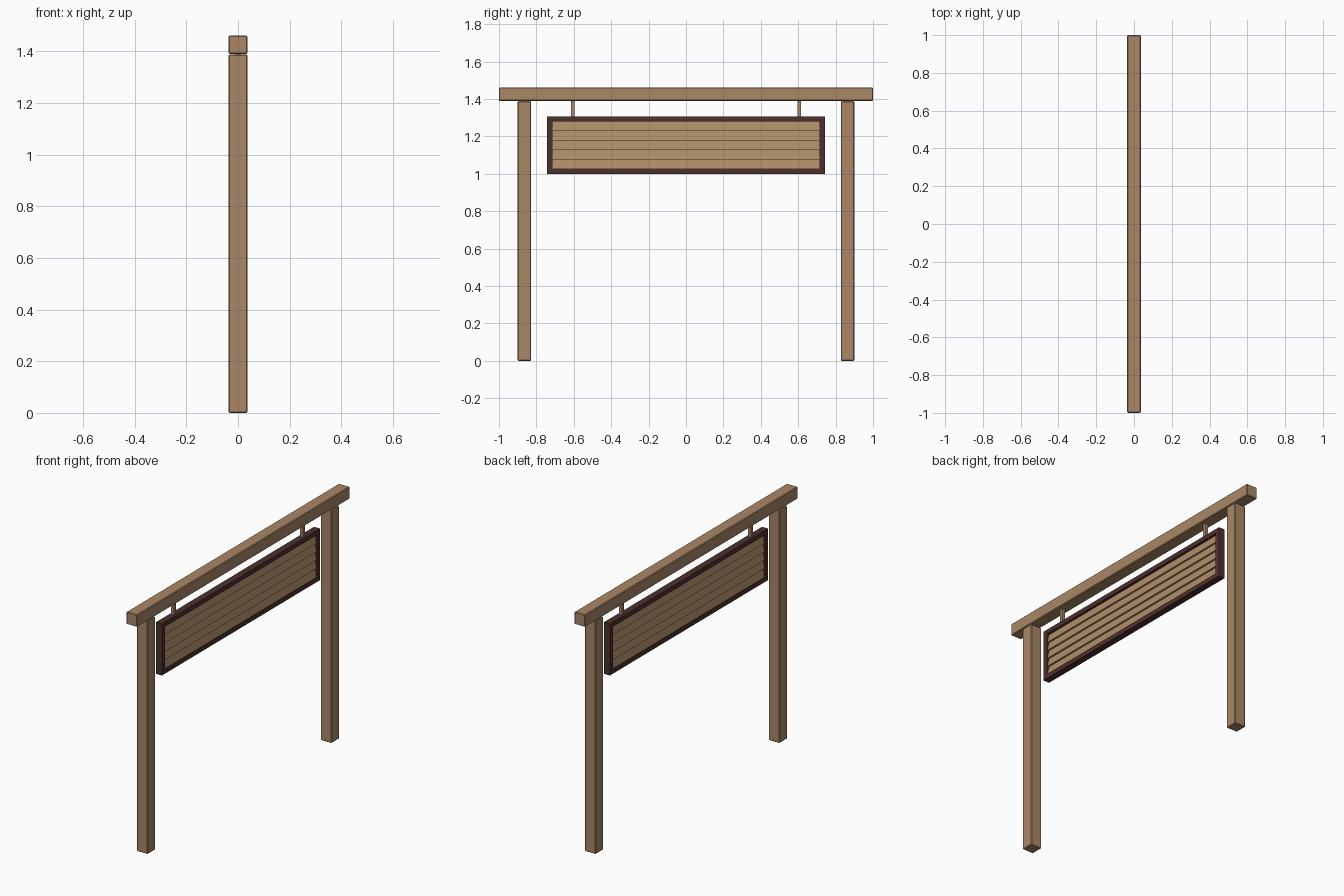
import bpy

if "Cube" in bpy.data.objects:
    bpy.data.objects.remove(bpy.data.objects["Cube"])

def material(name, color):
    m = bpy.data.materials.new(name)
    m.diffuse_color = (*color, 1)
    m.use_nodes = True
    m.node_tree.nodes["Principled BSDF"].inputs["Base Color"].default_value = m.diffuse_color
    return m

wood = material("wood", (0.40, 0.245, 0.135))
dark = material("dark_wood", (0.075, 0.03, 0.027))
light = material("plank_wood", (0.43, 0.27, 0.14))

def mesh_object(name, verts, faces, mat):
    me = bpy.data.meshes.new(name)
    me.from_pydata(verts, [], faces)
    me.materials.append(mat)
    ob = bpy.data.objects.new(name, me)
    bpy.context.collection.objects.link(ob)
    return ob

def prism(name, profile, y0, y1, mat):
    """Extrude an x-z profile along y."""
    n = len(profile)
    verts = [(x, y, z) for y in (y0, y1) for x, z in profile]
    faces = [(i, i + n, (i + 1) % n + n, (i + 1) % n) for i in range(n)]
    faces += [tuple(range(n)), tuple(range(2 * n - 1, n - 1, -1))]
    return mesh_object(name, verts, faces, mat)

def box(name, hx, y0, y1, z0, z1, mat, bevel=0):
    ob = prism(name, [(-hx, z0), (hx, z0), (hx, z1), (-hx, z1)], y0, y1, mat)
    if bevel:
        b = ob.modifiers.new("bevel", "BEVEL")
        b.width, b.segments = bevel, 1
    return ob

# Crossbeam
box("crossbeam", 0.036, -1, 1, 1.39, 1.462, wood, 0.004)

# Posts, hangers and frame ends, mirrored across y
for side, s in (("left", -1), ("right", 1)):
    def pair(name, hx, a, b, z0, z1, mat, bevel=0):
        y0, y1 = sorted((s * a, s * b))
        box(f"{side}_{name}", hx, y0, y1, z0, z1, mat, bevel)
    pair("post", 0.036, 0.828, 0.90, 0, 1.388, wood, 0.004)
    pair("hanger", 0.009, 0.597, 0.615, 1.29, 1.395, wood)
    pair("frame_end", 0.02, 0.715, 0.744, 1.0, 1.306, dark)

# Frame rails
box("frame_top", 0.02, -0.715, 0.715, 1.279, 1.306, dark)
box("frame_bottom", 0.02, -0.715, 0.715, 1.0, 1.027, dark)

# Overlapping planks, flared at the bottom on both faces
rows, z0, pitch = 5, 1.027, 0.0504
for i in range(rows):
    a = z0 + i * pitch
    prism(f"plank_{i + 1}", [(-0.016, a), (0.016, a), (0.005, a + pitch), (-0.005, a + pitch)],
          -0.715, 0.715, light)
